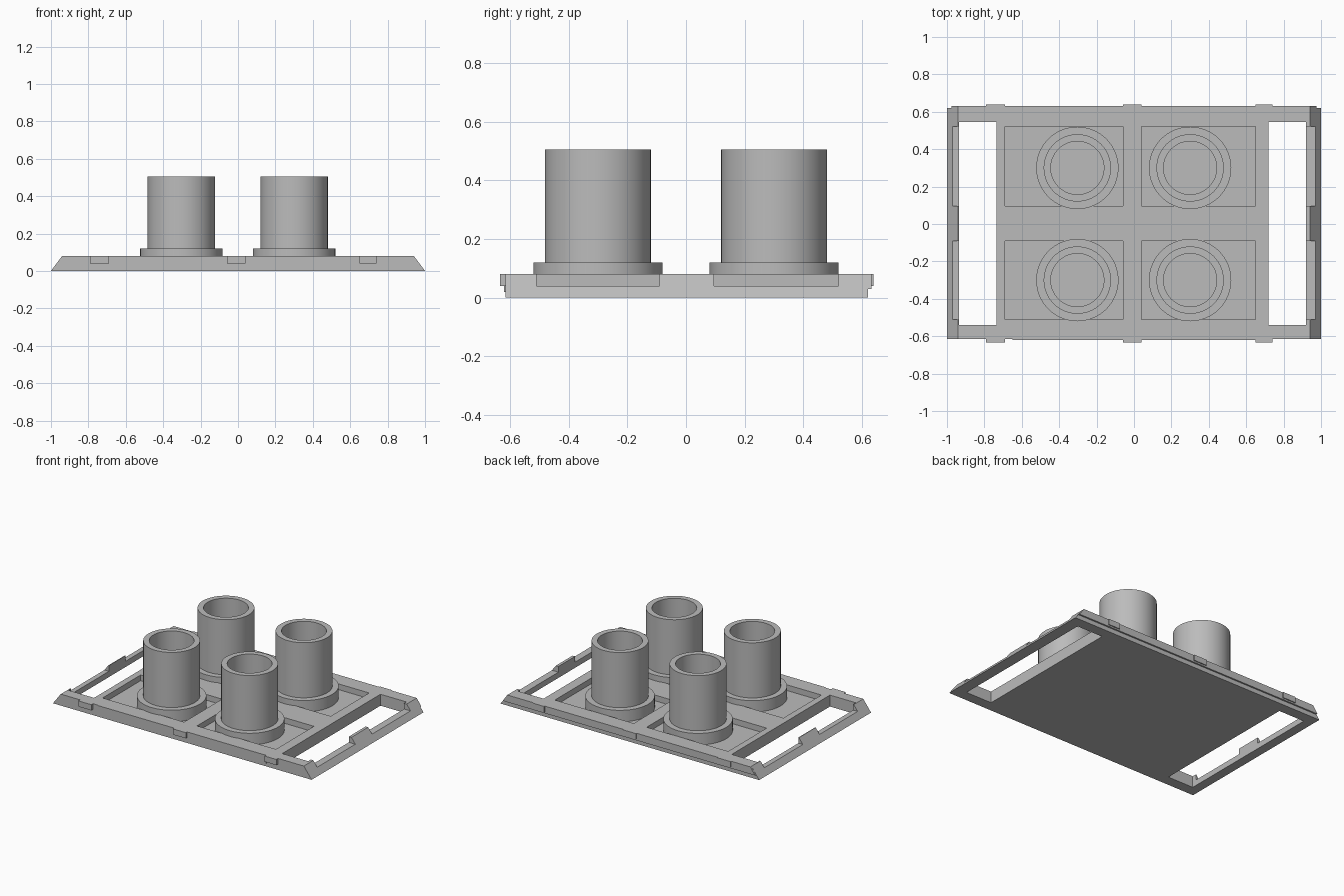
import bpy, bmesh, math

cube = bpy.data.objects.get("Cube")
if cube:
    bpy.data.objects.remove(cube, do_unlink=True)

grey = bpy.data.materials.new("plain_grey")
grey.use_nodes = True
grey.diffuse_color = (0.5, 0.5, 0.5, 1)
grey.node_tree.nodes["Principled BSDF"].inputs["Base Color"].default_value = (0.5, 0.5, 0.5, 1)


def make_object(name, bm):
    bmesh.ops.recalc_face_normals(bm, faces=bm.faces)
    mesh = bpy.data.meshes.new(name)
    bm.to_mesh(mesh)
    bm.free()
    mesh.materials.append(grey)
    obj = bpy.data.objects.new(name, mesh)
    bpy.context.collection.objects.link(obj)
    return obj


def extrude_y(name, profile, y0, y1):
    """Sweep an x-z profile from y0 to y1."""
    bm = bmesh.new()
    face = bm.faces.new([bm.verts.new((x, y0, z)) for x, z in profile])
    moved = bmesh.ops.extrude_face_region(bm, geom=[face])["geom"]
    verts = [v for v in moved if isinstance(v, bmesh.types.BMVert)]
    bmesh.ops.translate(bm, verts=verts, vec=(0, y1 - y0, 0))
    return make_object(name, bm)


def box(name, x0, x1, y0, y1, z0, z1):
    return extrude_y(name, [(x0, z0), (x1, z0), (x1, z1), (x0, z1)], y0, y1)


def lathe(name, profile, x, y, steps=64):
    """Spin an r-z profile around a vertical axis at x, y."""
    bm = bmesh.new()
    verts = [bm.verts.new((r, 0, z)) for r, z in profile]
    edges = [bm.edges.new(pair) for pair in zip(verts, verts[1:])]
    bmesh.ops.spin(bm, geom=verts + edges, cent=(0, 0, 0), axis=(0, 0, 1),
                   angle=math.tau, steps=steps)
    bmesh.ops.remove_doubles(bm, verts=bm.verts, dist=0.0001)
    bmesh.ops.translate(bm, verts=bm.verts, vec=(x, y, 0))
    obj = make_object(name, bm)
    bpy.ops.object.select_all(action="DESELECT")
    obj.select_set(True)
    bpy.context.view_layer.objects.active = obj
    bpy.ops.object.shade_smooth_by_angle(angle=math.radians(35))
    return obj


def cut(target, cutter):
    cutter.hide_render = True
    cutter.hide_viewport = True
    mod = target.modifiers.new(cutter.name, "BOOLEAN")
    mod.operation = "DIFFERENCE"
    mod.solver = "EXACT"
    mod.object = cutter


TOP, MID = 0.08, 0.04

# Base plate with sloped ends
plate = extrude_y("base_plate", [(-1, 0), (1, 0), (0.94, TOP), (-0.94, TOP)], -0.615, 0.62)

# Open windows at both ends
cut(plate, box("right_window_cutter", -0.935, -0.735, -0.54, 0.545, -0.1, 0.2))
cut(plate, box("left_window_cutter", 0.72, 0.92, -0.54, 0.545, -0.1, 0.2))

# Shallow pockets, and notches in the end rails
for row, y0, y1 in (("front", -0.51, -0.09), ("back", 0.095, 0.52)):
    cut(plate, box(row + "_right_pocket_cutter", -0.69, -0.06, y0, y1, MID, 0.2))
    cut(plate, box(row + "_left_pocket_cutter", 0.04, 0.65, y0, y1, MID, 0.2))
    cut(plate, box(row + "_right_notch_cutter", -1.1, -0.9, y0, y1, MID, 0.2))
    cut(plate, box(row + "_left_notch_cutter", 0.9, 1.1, y0, y1, MID, 0.2))

# Lip along the back and thin strip along the front
extrude_y("back_lip", [(-0.975, 0.03), (0.975, 0.03), (0.94, TOP), (-0.94, TOP)], 0.62, 0.631)
box("front_strip", -0.65, 0.65, -0.62, -0.615, 0.02, TOP)

# Small tabs on the long edges
for i, (x0, x1) in enumerate(((-0.79, -0.69), (-0.06, 0.04), (0.65, 0.74))):
    box(f"front_tab_{i + 1}", x0, x1, -0.634, -0.61, MID, TOP)
    box(f"back_tab_{i + 1}", x0, x1, 0.615, 0.638, MID, TOP)

# Flanged tubes standing in the pockets
FLOOR, FLANGE, RIM = 0.035, 0.12, 0.505
tube_profile = [(0, FLOOR), (0.22, FLOOR), (0.22, FLANGE), (0.18, FLANGE),
                (0.18, RIM), (0.142, RIM), (0.142, FLANGE), (0, FLANGE)]
for row, y in (("front", -0.3), ("back", 0.3)):
    for side, x in (("right", -0.303), ("left", 0.3)):
        lathe(f"{row}_{side}_tube", tube_profile, x, y)
